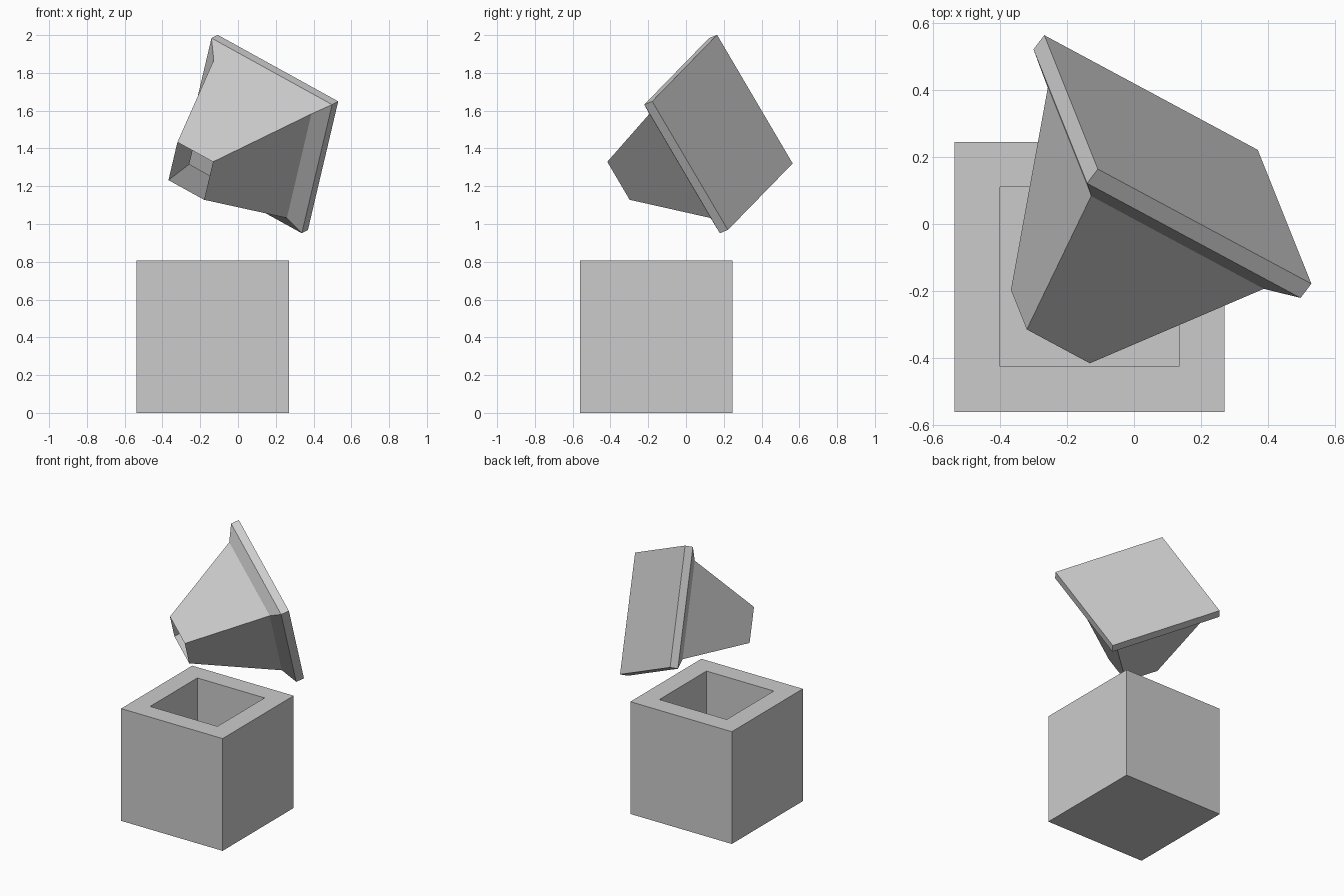
import bpy
import bmesh
from mathutils import Matrix, Vector

default = bpy.data.objects.get("Cube")
if default:
    bpy.data.objects.remove(default, do_unlink=True)

grey = bpy.data.materials.new("plain grey")
grey.use_nodes = True
colour = (0.6, 0.6, 0.6, 1)
grey.diffuse_color = colour
grey.node_tree.nodes["Principled BSDF"].inputs["Base Color"].default_value = colour


def square_loft(name, rings, matrix, cap_end):
    """Join square rings given as (half width, height); cap the first and, if asked, the last."""
    bm = bmesh.new()
    loops = []
    for half, height in rings:
        corners = [(-1, -1), (1, -1), (1, 1), (-1, 1)]
        loops.append([bm.verts.new((x * half, y * half, height)) for x, y in corners])
    for low, high in zip(loops, loops[1:]):
        for i in range(4):
            j = (i + 1) % 4
            bm.faces.new((low[i], low[j], high[j], high[i]))
    bm.faces.new(loops[0][::-1])
    if cap_end:
        bm.faces.new(loops[-1])
    bmesh.ops.recalc_face_normals(bm, faces=bm.faces)
    mesh = bpy.data.meshes.new(name)
    bm.to_mesh(mesh)
    bm.free()
    mesh.materials.append(grey)
    obj = bpy.data.objects.new(name, mesh)
    obj.matrix_world = matrix
    bpy.context.collection.objects.link(obj)
    return obj


# Hollow box: outer walls, flat rim, inner walls and floor
square_loft("box", [(0.404, 0), (0.404, 0.808), (0.268, 0.808), (0.268, 0.135)],
            Matrix.Translation((-0.133, -0.158, 0)), True)

# Tilted lid: square plate, sloped shoulder and hollow tapered plug with an open tip
side = Vector((0.199, -0.497, 0.845)).normalized()
outward = side.cross(Vector((0.794, -0.428, -0.434))).normalized()
across = outward.cross(side)
tilt = Matrix((side, across, outward)).transposed().to_4x4()
square_loft("lid", [(0.403, 0), (0.403, -0.056), (0.326, -0.114), (0.119, -0.661)],
            Matrix.Translation((0.131, 0.193, 1.485)) @ tilt, False)
